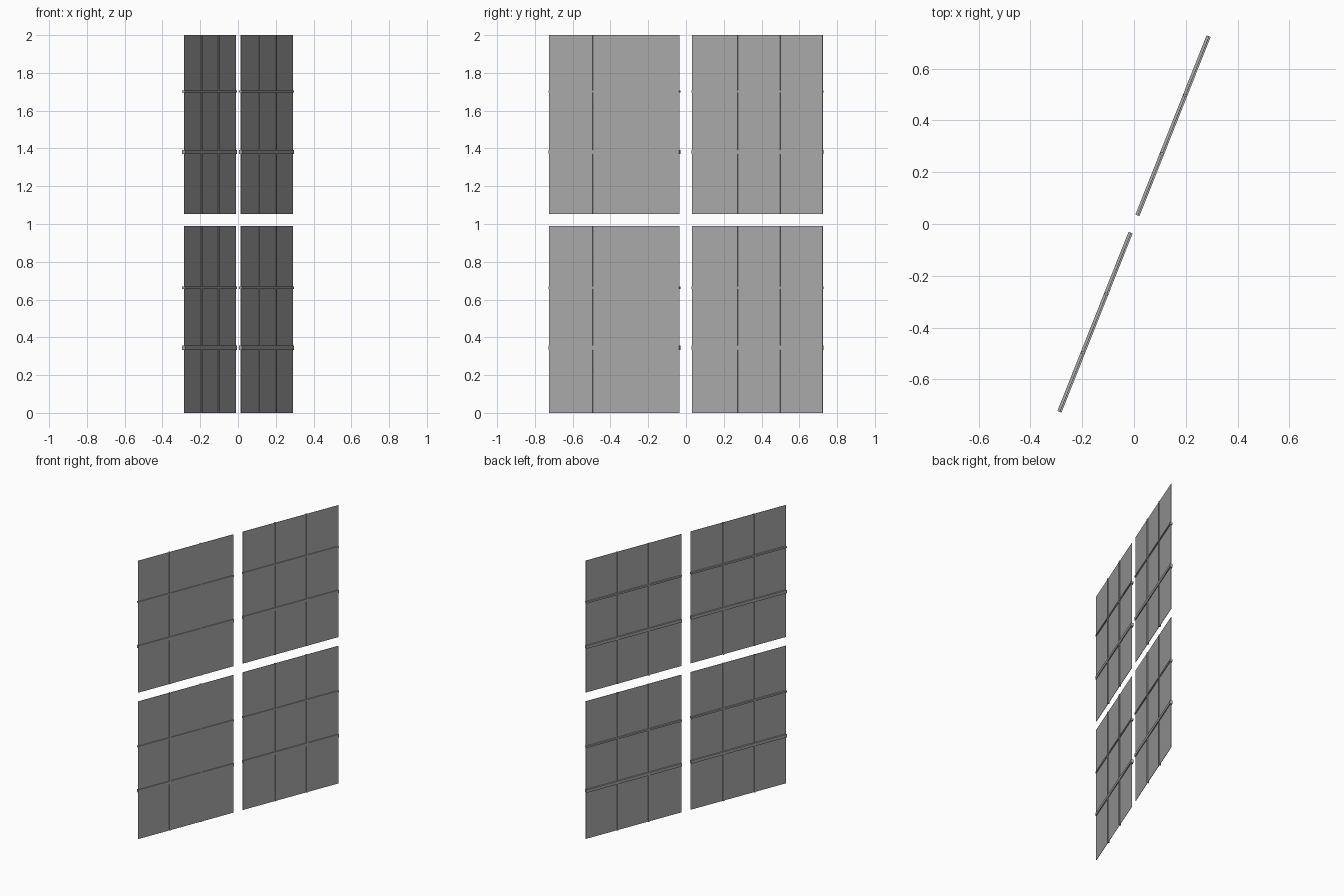
import bpy
import math
from mathutils import Matrix, Vector

cube = bpy.data.objects.get("Cube")
if cube:
    bpy.data.objects.remove(cube, do_unlink=True)

# Single grey finish
grey = bpy.data.materials.new("grey")
grey.use_nodes = True
colour = (0.4, 0.4, 0.4, 1)
grey.diffuse_color = colour
grey.node_tree.nodes["Principled BSDF"].inputs["Base Color"].default_value = colour

# The window plane stands upright, turned about the z axis.
# Local x runs along the window, local -y is its outer side.
TURN = Matrix.Rotation(math.atan2(0.929, 0.369), 4, 'Z')

FACES = [(0, 3, 2, 1), (4, 5, 6, 7), (0, 1, 5, 4),
         (1, 2, 6, 5), (2, 3, 7, 6), (3, 0, 4, 7)]


def box(name, x, y, z):
    """Box from (low, high) pairs along, across and up the window."""
    corners = [(x[i], y[j], z[k]) for k in (0, 1)
               for i, j in ((0, 0), (1, 0), (1, 1), (0, 1))]
    centre = Vector([sum(r) / 2 for r in (x, y, z)])
    mesh = bpy.data.meshes.new(name)
    mesh.from_pydata([Vector(c) - centre for c in corners], [], FACES)
    mesh.materials.append(grey)
    obj = bpy.data.objects.new(name, mesh)
    bpy.context.collection.objects.link(obj)
    obj.matrix_world = TURN @ Matrix.Translation(centre)


INNER, OUTER = 0.036, 0.780
ROWS = {
    "lower": ((0.0, 0.989), ((0.334, 0.356), (0.657, 0.669))),
    "upper": ((1.052, 2.0), ((1.370, 1.392), (1.695, 1.707))),
}

for row, (height, rails) in ROWS.items():
    for side, sign in (("right", -1), ("left", 1)):
        label = f"{row}_{side}"
        span = sorted((sign * INNER, sign * OUTER))
        # Thin pane
        box(f"{label}_pane", span, (-0.0028, -0.0008), height)
        # Upright glazing bars
        for n, t in enumerate((0.291, 0.534)):
            box(f"{label}_upright_bar_{n + 1}",
                (sign * t - 0.005, sign * t + 0.005), (-0.0075, 0.0065), height)
        # Crossbars, the lower one thicker
        for n, rail in enumerate(rails):
            box(f"{label}_crossbar_{n + 1}", span, (-0.0085, 0.0085), rail)
